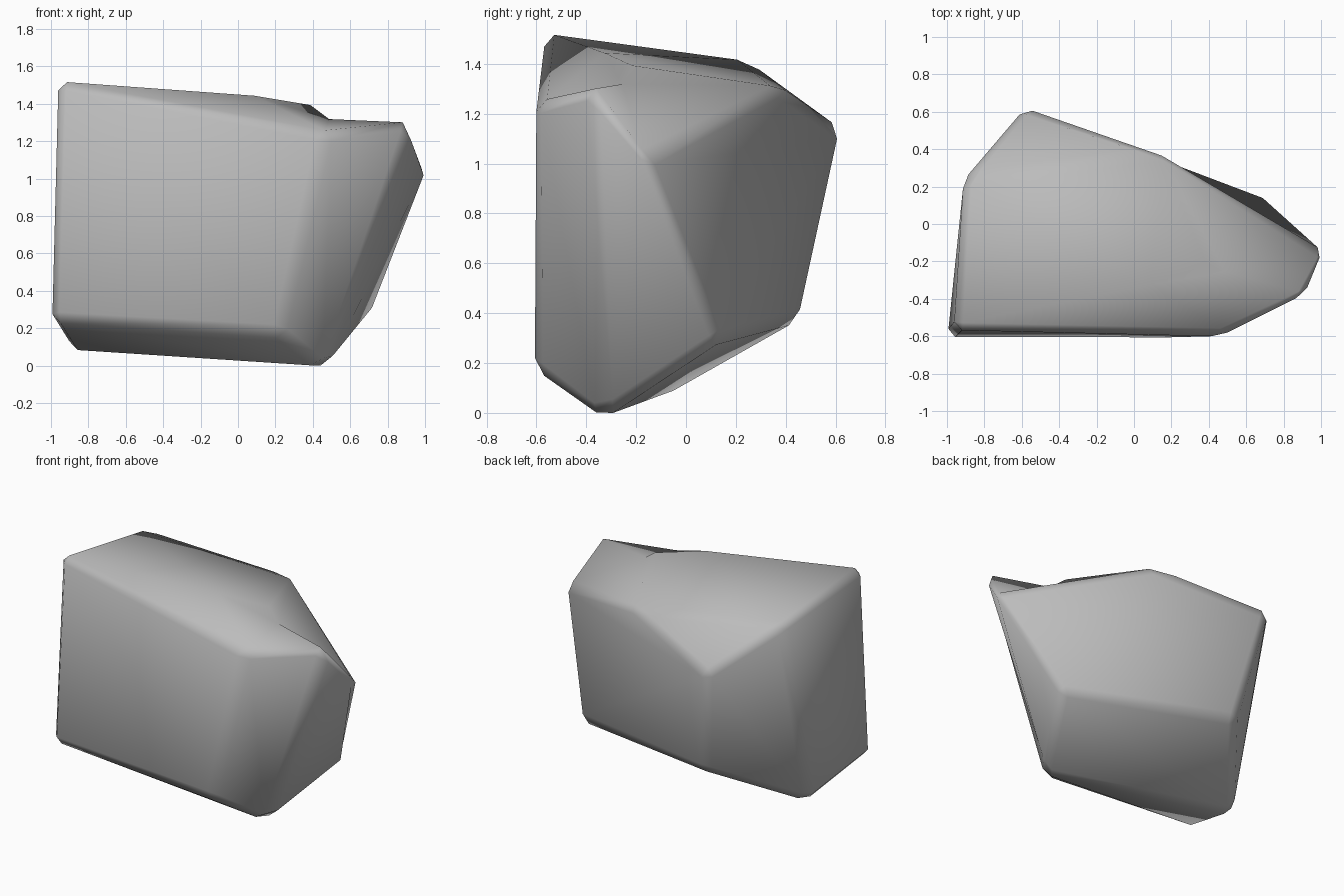
import bpy, bmesh, math

cube = bpy.data.objects.get("Cube")
if cube:
    bpy.data.objects.remove(cube, do_unlink=True)

# Plain stone colour
stone = bpy.data.materials.new("stone_grey")
stone.use_nodes = True
grey = (0.5, 0.5, 0.5, 1)
stone.diffuse_color = grey
stone.node_tree.nodes["Principled BSDF"].inputs["Base Color"].default_value = grey

# Main corners of the boulder
corners = {
    # front slab
    "a": (-.97, -.57, 1.53), "b": (-1.01, -.61, .25), "c": (.22, -.61, .18), "d": (.46, -.605, 1.25),
    # lowest point and pointed end
    "e": (.46, -.34, -.02), "f": (.92, -.38, 1.31), "g": (1.03, -.17, 1.03), "h": (.71, .14, .3),
    # back
    "i": (.15, .38, 1.31), "j": (-.92, .24, 1.42), "k": (-.6, .625, 1.14), "l": (-.47, .455, .38),
    "m": (-.9, -.08, .08),
    # crown ridge and the small step beside it
    "n": (.08, -.33, 1.45), "o": (.38, -.22, 1.4), "p": (.48, -.26, 1.325),
}

# Facets, each spelled by its corners: walls, underside, back, top, step
facets = ["abcd", "dcef", "ehgf", "bmec", "mlhe", "lkigh", "klmj", "jmba",
          "jki", "anj", "noij", "adn", "ndpo", "dfp", "pfg", "pgio"]

bm = bmesh.new()
verts = {name: bm.verts.new(co) for name, co in corners.items()}
for facet in facets:
    bm.faces.new([verts[name] for name in facet])
bmesh.ops.recalc_face_normals(bm, faces=bm.faces)

# Worn outer edges; the soft crown keeps its plain creases
crown = {verts[name] for name in "nop"}
edges = [e for e in bm.edges
         if e.calc_face_angle_signed(0) > math.radians(15) and not crown & set(e.verts)]
bmesh.ops.bevel(bm, geom=edges, offset=.045, offset_type='OFFSET', segments=1,
                profile=.5, affect='EDGES', clamp_overlap=True)
bmesh.ops.recalc_face_normals(bm, faces=bm.faces)

# Stand it on the ground, centred
low = [min(v.co[axis] for v in bm.verts) for axis in range(3)]
high = [max(v.co[axis] for v in bm.verts) for axis in range(3)]
offset = [-(low[0] + high[0]) / 2, -(low[1] + high[1]) / 2, -low[2]]
bmesh.ops.translate(bm, verts=bm.verts, vec=offset)

mesh = bpy.data.meshes.new("boulder")
bm.to_mesh(mesh)
bm.free()
mesh.materials.append(stone)
boulder = bpy.data.objects.new("boulder", mesh)
bpy.context.collection.objects.link(boulder)

# Soft shading over all facets
for face in mesh.polygons:
    face.use_smooth = True
